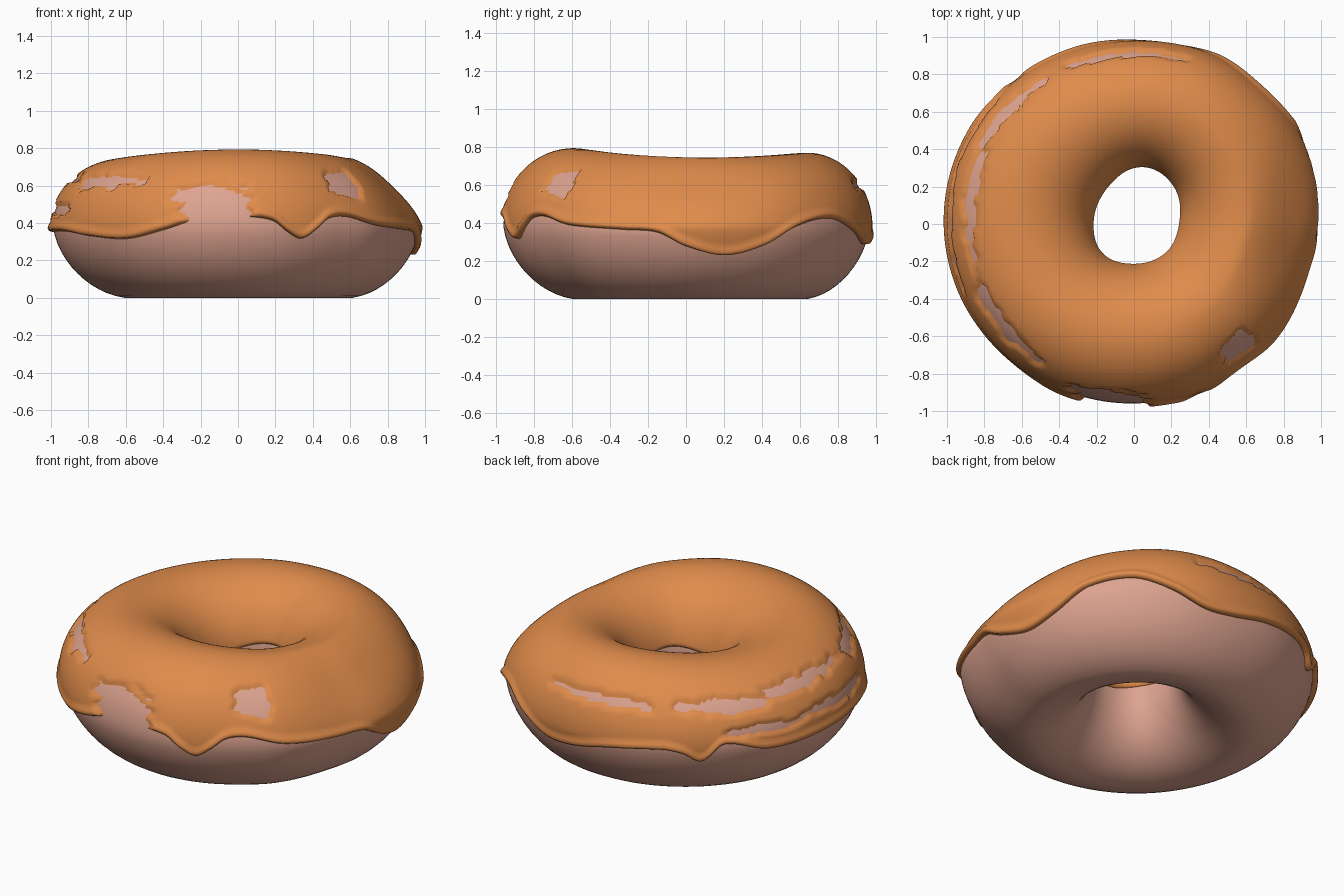
import bpy, bmesh, math
from math import sin, cos, radians, pi
from mathutils import Vector, noise

if "Cube" in bpy.data.objects:
    bpy.data.objects.remove(bpy.data.objects["Cube"])


def curve(keys):
    """Smooth periodic function of an angle in degrees through (angle, value) keys."""
    k = [(a - 360, v) for a, v in keys[-2:]] + keys + [(a + 360, v) for a, v in keys[:2]]

    def f(a):
        a %= 360
        i = max(j for j in range(len(k) - 1) if k[j][0] <= a)
        i = min(max(i, 1), len(k) - 3)
        (a0, v0), (a1, v1), (a2, v2), (a3, v3) = k[i - 1:i + 3]
        h = a2 - a1
        t = (a - a1) / h
        m1, m2 = (v2 - v0) / (a2 - a0) * h, (v3 - v1) / (a3 - a1) * h
        return ((2*t**3 - 3*t*t + 1) * v1 + (t**3 - 2*t*t + t) * m1
                + (3*t*t - 2*t**3) * v2 + (t**3 - t*t) * m2)
    return f


# Plan outlines of the ring and the dripping lower edge of the icing
outer = curve([(0, .97), (15, .985), (30, .995), (48, .99), (65, .985), (90, .965),
               (110, .97), (130, .98), (155, .993), (178, .99), (200, .98), (230, .968),
               (260, .962), (285, .955), (306, .942), (320, .955), (345, .942)])
inner = curve([(0, .25), (45, .305), (80, .315), (126, .25), (180, .225),
               (226, .235), (270, .225), (319, .235)])
edge = curve([(0, .27), (12, .22), (24, .27), (36, .38), (50, .42), (62, .36), (74, .285),
              (85, .29), (100, .34), (117, .37), (124, .35), (130, .30), (137, .40),
              (152, .34), (175, .345), (200, .35), (215, .325), (232, .31), (246, .36),
              (258, .42), (270, .43), (281, .41), (286, .35), (291, .31), (296, .36),
              (301, .42), (308, .43), (320, .385), (340, .36), (351, .345)])
# Thin spots where the dough shows: angle round ring, angle round tube, half sizes
THIN = [(95, 35, 25, 6), (140, 38, 18, 9), (172, 45, 20, 8), (150, 14, 14, 5),
        (185, 15, 20, 6), (215, 40, 22, 8), (262, 20, 15, 17), (311, 38, 8, 18)]
MID = .38


def heights(a):
    top = .748 - .012 * sin(radians(a)) - .018 * cos(radians(2 * a))
    return MID, top - MID


def ring_point(a, p, off=0):
    """Point on the ring: a round the ring, p round the tube (degrees), off outward."""
    ro, ri = outer(a), inner(a)
    c, w = (ro + ri) / 2, (ro - ri) / 2
    up = heights(a)[1]
    t, q = radians(a), radians(p)
    s = 1.0
    if 0 < p < 90:      # slumped shoulder on the right side
        d = (a + 180) % 360 - 180
        s -= .19 * math.exp(-(d / 38) ** 2) * sin(2 * q)
    elif p < 0 and cos(q) > 0:   # tucked-in lower side
        s -= .07 * sin(-2 * q)
    h = up if sin(q) > 0 else MID
    r = c + (w * s + off) * cos(q)
    return Vector((r * cos(t), r * sin(t), MID + (h * s + off) * sin(q)))


def ring_mesh(name, rows, color):
    """Skin a closed ring of closed sections."""
    bm = bmesh.new()
    vs = [[bm.verts.new(p) for p in row] for row in rows]
    n, m = len(vs), len(vs[0])
    for i in range(n):
        for j in range(m):
            k, l = (i + 1) % n, (j + 1) % m
            bm.faces.new((vs[i][j], vs[k][j], vs[k][l], vs[i][l])).smooth = True
    bmesh.ops.recalc_face_normals(bm, faces=bm.faces)
    me = bpy.data.meshes.new(name)
    bm.to_mesh(me)
    bm.free()
    mat = bpy.data.materials.new(name + "_color")
    mat.diffuse_color = color
    mat.use_nodes = True
    mat.node_tree.nodes["Principled BSDF"].inputs["Base Color"].default_value = mat.diffuse_color
    me.materials.append(mat)
    ob = bpy.data.objects.new(name, me)
    bpy.context.collection.objects.link(ob)
    return ob


def thinness(a, p):
    v = max(math.exp(-((a - c) / w) ** 2 - ((p - d) / h) ** 2) for c, d, w, h in THIN)
    v += .35 * noise.noise(Vector((a / 7, p / 7, 3.1)))
    t = min(max((v - .4) / .12, 0), 1)
    return t * t * (3 - 2 * t)


# Dough ring
rows = [[ring_point(a * 2.5, -90 + p * 7.5) for p in range(48)] for a in range(144)]
ring_mesh("dough", rows, (.73, .37, .28, 1))

# Icing: outer skin with a rounded lip, returning just beneath the dough surface
rows = []
for i in range(300):
    a = i * 1.2
    mid, up = heights(a)
    z = edge(a) - mid
    p0 = math.degrees(math.asin(z / (up if z > 0 else MID)))
    p1 = 174 + 3 * sin(radians(3 * a))
    row = []
    N = 56
    for j in range(N + 1):
        u = j / N
        u = u * .6 + .4 * u * u * (3 - 2 * u)      # denser near both lips
        p = p0 + (p1 - p0) * u
        e = max(min(p - p0, p1 - p), 0)
        lip = .03 * math.exp(-((e - 3) / 7) ** 2) if p < 90 else 0
        off = max(.015, lip) * (1 - thinness(a, p)) - .004 * thinness(a, p)
        off = -.012 + (off + .012) * math.sqrt(min(e / 2.5, 1))
        row.append(ring_point(a, p, off))
    row += [ring_point(a, p1 + (p0 - p1) * j / 12, -.014) for j in range(1, 12)]
    rows.append(row)
ring_mesh("icing", rows, (.74, .26, .07, 1))
